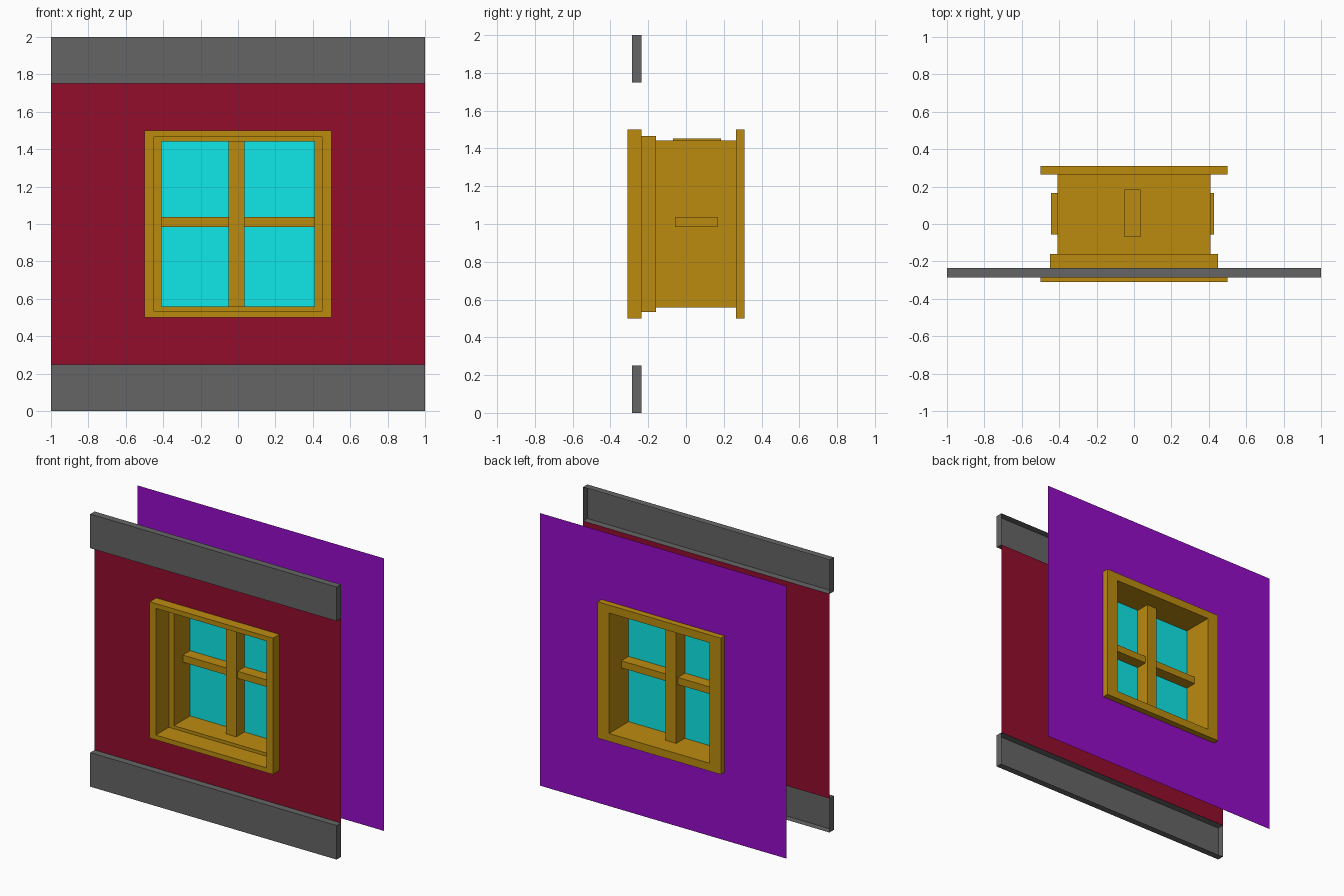
import bpy, bmesh

if "Cube" in bpy.data.objects:
    bpy.data.objects.remove(bpy.data.objects["Cube"])


def finish(name, bm, mat):
    me = bpy.data.meshes.new(name)
    bm.to_mesh(me)
    bm.free()
    me.materials.append(mat)
    ob = bpy.data.objects.new(name, me)
    bpy.context.collection.objects.link(ob)
    return ob


def material(name, r, g, b):
    m = bpy.data.materials.new(name)
    m.diffuse_color = (r, g, b, 1)
    m.use_nodes = True
    m.node_tree.nodes["Principled BSDF"].inputs["Base Color"].default_value = m.diffuse_color
    return m


def rect_loft(name, rings, mat):
    """Skin rectangles centred on x=0, z=1, given as (half width, half height, y)."""
    bm = bmesh.new()
    loops = [[bm.verts.new((sx * w, y, 1 + sz * h))
              for sx, sz in ((-1, -1), (1, -1), (1, 1), (-1, 1))]
             for w, h, y in rings]
    for a, b in zip(loops, loops[1:]):
        for i in range(4):
            j = (i + 1) % 4
            bm.faces.new((a[i], a[j], b[j], b[i]))
    return finish(name, bm, mat)


def box(name, lo, hi, mat, drop=None):
    """Box between two corners; drop(normal) removes faces."""
    bm = bmesh.new()
    bmesh.ops.create_cube(bm, size=1)
    for v in bm.verts:
        v.co = [l + (c + 0.5) * (h - l) for c, l, h in zip(v.co, lo, hi)]
    bm.normal_update()
    if drop:
        bmesh.ops.delete(bm, geom=[f for f in bm.faces if drop(f.normal)],
                         context='FACES')
    return finish(name, bm, mat)


red = material("outer_paint", 0.29, 0.004, 0.025)
purple = material("inner_paint", 0.30, 0.004, 0.58)
wood = material("wood", 0.50, 0.26, 0.005)
cyan = material("glass", 0.005, 0.8, 0.8)
grey = material("stone", 0.13, 0.13, 0.13)

Y_OUT, Y_IN = -0.235, 0.265

# Wall sheets with a window opening
rect_loft("outer_wall", [(1, 0.75, Y_OUT), (0.5, 0.5, Y_OUT)], red)
rect_loft("inner_wall", [(0.5, 0.5, Y_IN), (1, 1, Y_IN)], purple)

# Trim boards, open at the back
for name, z in (("bottom_trim", 0), ("top_trim", 1.75)):
    box(name, (-1, -0.285, z), (1, Y_OUT, z + 0.25), grey, lambda n: n.y > 0.5)

# Casing: front surround, stepped reveal, back surround
rect_loft("window_casing", [
    (0.5, 0.5, Y_OUT), (0.5, 0.5, -0.31),
    (0.45, 0.465, -0.31), (0.45, 0.465, -0.16),
    (0.408, 0.442, -0.16), (0.408, 0.442, 0.31),
    (0.5, 0.5, 0.31), (0.5, 0.5, Y_IN)], wood)

# Glazing bars
box("vertical_bar", (-0.05, -0.07, 0.56), (0.035, 0.185, 1.453), wood)
box("horizontal_bar", (-0.445, -0.057, 0.985), (0.428, 0.167, 1.037), wood)

# Glass, front and back surfaces only
box("glass_pane", (-0.408, 0.028, 0.558), (0.408, 0.082, 1.442), cyan,
    lambda n: abs(n.y) < 0.5)
